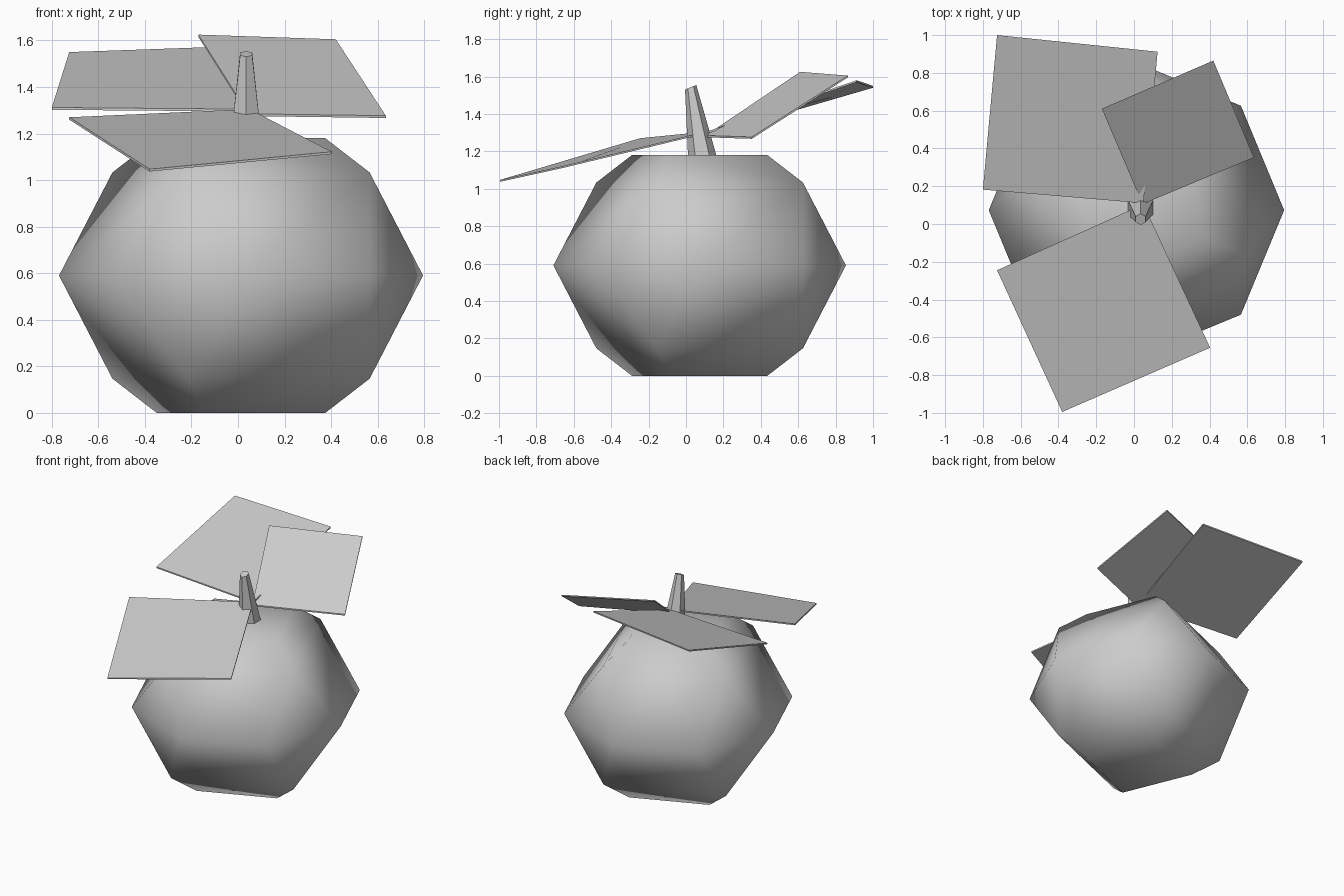
import bpy
import bmesh
from math import cos, sin, radians
from mathutils import Vector

cube = bpy.data.objects.get("Cube")
if cube:
    bpy.data.objects.remove(cube, do_unlink=True)

# One plain material for the whole fruit
grey = bpy.data.materials.new("plain grey")
grey.use_nodes = True
tone = (0.6, 0.6, 0.6, 1)
grey.diffuse_color = tone
grey.node_tree.nodes["Principled BSDF"].inputs["Base Color"].default_value = tone


def finish(bm, name, smooth=False):
    bmesh.ops.recalc_face_normals(bm, faces=bm.faces[:])
    for face in bm.faces:
        face.smooth = smooth
    mesh = bpy.data.meshes.new(name)
    bm.to_mesh(mesh)
    bm.free()
    mesh.materials.append(grey)
    obj = bpy.data.objects.new(name, mesh)
    bpy.context.collection.objects.link(obj)
    return obj


def ring(bm, centre, radius, count, start=0.0):
    verts = []
    for i in range(count):
        a = radians(start + 360 * i / count)
        verts.append(bm.verts.new(Vector(centre) + Vector((cos(a), sin(a), 0)) * radius))
    return verts


# Faceted fruit body: an eight-sided waist, four shoulders and a square cap each way
CX, CY, CZ = 0.013, 0.073, 0.59
bm = bmesh.new()
ring(bm, (CX, CY, CZ), 0.782, 8)
for side in (-1, 1):
    ring(bm, (CX, CY, CZ + side * 0.443), 0.598, 4, -22.5)
    ring(bm, (CX, CY, CZ + side * 0.59), 0.392, 4, -22.5)
bmesh.ops.convex_hull(bm, input=bm.verts[:])
finish(bm, "fruit_body", smooth=True)

# Leaning tapered stem with a slanted tip
bm = bmesh.new()
SIDES = 6
low = ring(bm, (0.035, 0.088, 1.17), 0.077, SIDES, 30)
high = ring(bm, (0.035, 0.025, 1.542), 0.03, SIDES, 30)
for v in high:
    v.co.z += (v.co.y - 0.025) * 0.4
for i in range(SIDES):
    j = (i + 1) % SIDES
    bm.faces.new((low[i], low[j], high[j], high[i]))
bm.faces.new(high)
bm.faces.new(low[::-1])
stem = finish(bm, "stem", smooth=True)
bpy.context.view_layer.objects.active = stem
stem.select_set(True)
bpy.ops.object.shade_smooth_by_angle(angle=radians(40))


# Flat four-cornered leaves meeting at the stem
def leaf(name, corners, thickness=0.01):
    bm = bmesh.new()
    top = [bm.verts.new(c) for c in corners]
    under = [bm.verts.new(Vector(c) - Vector((0, 0, thickness))) for c in corners]
    bm.faces.new(top)
    bm.faces.new(under[::-1])
    for i in range(4):
        j = (i + 1) % 4
        bm.faces.new((top[i], under[i], under[j], top[j]))
    finish(bm, name)


leaf("front_leaf", [(0.05, 0.105, 1.305), (-0.725, -0.245, 1.27),
                    (-0.38, -0.995, 1.047), (0.403, -0.655, 1.122)])
leaf("back_right_leaf", [(0.05, 0.11, 1.305), (0.125, 0.912, 1.58),
                         (-0.725, 1.0, 1.55), (-0.8, 0.182, 1.312)])
leaf("back_left_leaf", [(0.045, 0.105, 1.285), (0.635, 0.352, 1.277),
                        (0.42, 0.865, 1.605), (-0.17, 0.61, 1.625)])
